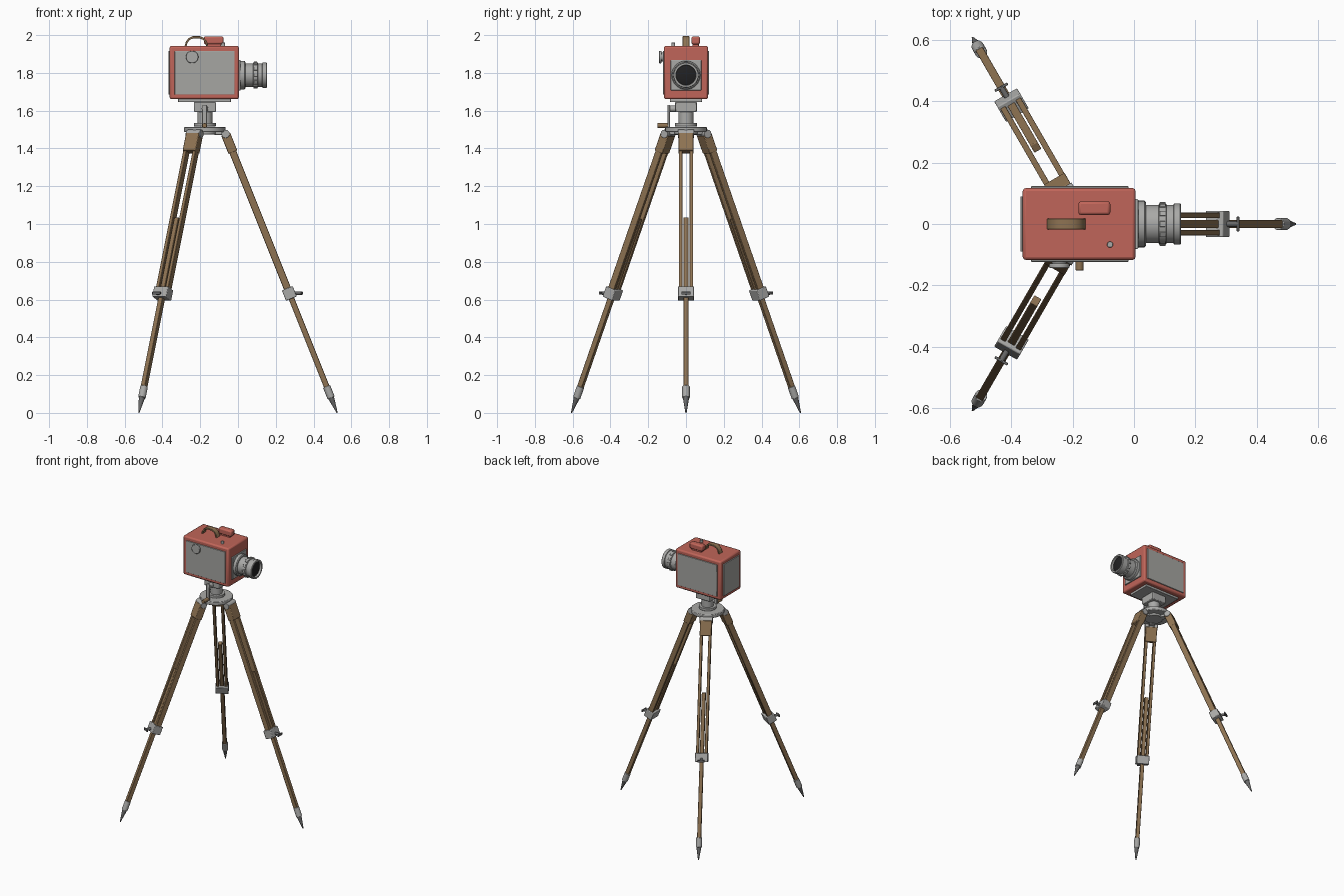
import bpy
from math import pi, radians, sin, cos, atan2
from mathutils import Matrix, Vector

if "Cube" in bpy.data.objects:
    bpy.data.objects.remove(bpy.data.objects["Cube"])

def material(name, r, g, b):
    m = bpy.data.materials.new(name)
    m.use_nodes = True
    m.diffuse_color = (r, g, b, 1)
    m.node_tree.nodes["Principled BSDF"].inputs["Base Color"].default_value = (r, g, b, 1)
    return m

RED = material("red paint", 0.53, 0.13, 0.10)
PANEL = material("grey panel", 0.38, 0.38, 0.36)
METAL = material("light metal", 0.40, 0.40, 0.39)
STEEL = material("dark steel", 0.14, 0.14, 0.14)
WOOD = material("brown wood", 0.27, 0.17, 0.085)
BLACK = material("black glass", 0.015, 0.015, 0.016)

AXIS_X = Matrix.Rotation(pi / 2, 4, "Y")
AXIS_Y = Matrix.Rotation(pi / 2, 4, "X")
IDENT = Matrix.Identity(4)
CX, LENS_Z = -0.175, 1.788

def finish(ob, name, mat, bevel=0, frame=IDENT, segments=2):
    ob.name = ob.data.name = name
    ob.data.materials.append(mat)
    if bevel:
        mod = ob.modifiers.new("bevel", "BEVEL")
        mod.width, mod.segments = bevel, segments
        mod.limit_method, mod.angle_limit = "ANGLE", radians(40)
    bpy.ops.object.shade_smooth_by_angle(angle=radians(35))
    ob.matrix_world = frame @ ob.matrix_world
    return ob

def box(name, lo, hi, mat, bevel=0.003, frame=IDENT):
    lo, hi = Vector(lo), Vector(hi)
    bpy.ops.mesh.primitive_cube_add(size=1)
    ob = bpy.context.object
    ob.data.transform(Matrix.Translation((lo + hi) / 2) @ Matrix.Diagonal((*(hi - lo), 1)))
    return finish(ob, name, mat, bevel, frame)

def cyl(name, centre, r, depth, mat, axis=IDENT, bevel=0.002, frame=IDENT, top=None, sides=32):
    bpy.ops.mesh.primitive_cone_add(vertices=sides, radius1=r, radius2=r if top is None else top,
                                    depth=depth)
    ob = bpy.context.object
    ob.data.transform(Matrix.Translation(centre) @ axis)
    return finish(ob, name, mat, bevel, frame)

def lathe(name, profile, mat, frame, sides=40):
    """Revolve (radius, height) points around local z."""
    n = len(profile)
    verts = [(r * cos(2 * pi * i / sides), r * sin(2 * pi * i / sides), h)
             for i in range(sides) for r, h in profile]
    faces = [(i * n + j, (i + 1) % sides * n + j, (i + 1) % sides * n + j + 1, i * n + j + 1)
             for i in range(sides) for j in range(n - 1)]
    me = bpy.data.meshes.new(name)
    me.from_pydata(verts, [], faces)
    ob = bpy.data.objects.new(name, me)
    bpy.context.collection.objects.link(ob)
    bpy.ops.object.select_all(action="DESELECT")
    ob.select_set(True)
    bpy.context.view_layer.objects.active = ob
    return finish(ob, name, mat, 0, frame)

# Camera body with side and rear panels
box("camera_body", (-0.362, -0.117, 1.661), (0.005, 0.117, 1.943), RED, 0.01)
for side, label in ((-1, "right"), (1, "left")):
    y = sorted((side * 0.115, side * 0.123))
    box(label + "_panel", (-0.335, y[0], 1.685), (-0.018, y[1], 1.916), PANEL, 0.002)
box("rear_panel", (-0.369, -0.09, 1.685), (-0.36, 0.09, 1.916), PANEL, 0.002)

# Round winding knob on the right side
cyl("knob_stem", (-0.243, -0.126, 1.884), 0.024, 0.016, METAL, AXIS_Y)
cyl("knob", (-0.243, -0.136, 1.884), 0.033, 0.014, METAL, AXIS_Y, 0.003)

# Viewfinder, shutter button and carrying handle on top
box("viewfinder_base", (-0.17, 0.034, 1.938), (-0.09, 0.068, 1.955), RED, 0.002)
box("viewfinder", (-0.181, 0.029, 1.951), (-0.077, 0.074, 1.993), RED, 0.009)
cyl("shutter_button", (-0.078, -0.067, 1.949), 0.01, 0.022, METAL, sides=16)

path = [(-0.284, 1.938), (-0.276, 1.965), (-0.262, 1.984), (-0.24, 1.994),
        (-0.2, 1.994), (-0.178, 1.984), (-0.164, 1.965), (-0.156, 1.938)]
mid = Vector((-0.22, 1.938))
inner = [mid + Vector(((x - mid.x) * 0.84, (z - mid.y) * 0.8)) for x, z in path]
ring = list(path) + [tuple(p) for p in reversed(inner)]
n, half = len(ring), len(path)
verts = [(x, y, z) for y in (-0.018, 0.018) for x, z in ring]
faces = [(i, (i + 1) % n, (i + 1) % n + n, i + n) for i in range(n)]
for i in range(half - 1):
    quad = (i, n - 1 - i, n - 2 - i, i + 1)
    faces += [quad, tuple(k + n for k in reversed(quad))]
me = bpy.data.meshes.new("handle")
me.from_pydata(verts, [], faces)
handle = bpy.data.objects.new("handle", me)
bpy.context.collection.objects.link(handle)
bpy.context.view_layer.objects.active = handle
bpy.ops.object.select_all(action="DESELECT")
handle.select_set(True)
finish(handle, "carrying_handle", WOOD, 0.002)

# Lens: mount plate, stepped barrel, grip ring and glass
box("lens_mount", (0.003, -0.081, LENS_Z - 0.081), (0.014, 0.081, LENS_Z + 0.081), METAL, 0.003)
lens_frame = Matrix.Translation((0, 0, LENS_Z)) @ AXIS_X
lathe("lens_barrel", [(0.076, 0.012), (0.076, 0.034), (0.07, 0.039), (0.062, 0.039), (0.062, 0.08),
                      (0.067, 0.082), (0.067, 0.104), (0.062, 0.106), (0.062, 0.128), (0.067, 0.13),
                      (0.067, 0.15), (0.064, 0.153), (0.054, 0.153), (0.052, 0.135)], METAL, lens_frame)
for i in range(12):
    turn = lens_frame @ Matrix.Rotation(2 * pi * i / 12, 4, "Z")
    box("grip_rib", (0.06, -0.009, 0.083), (0.071, 0.009, 0.103), METAL, 0.0015, turn)
lathe("lens_glass", [(0.053, 0.138), (0.04, 0.142), (0.02, 0.145), (0.0, 0.146)], BLACK, lens_frame)

# Tripod head
box("camera_plate", (-0.317, -0.085, 1.645), (-0.037, 0.085, 1.663), METAL)
box("tilt_head", (-0.233, -0.057, 1.593), (-0.117, 0.057, 1.647), METAL, 0.005)
cyl("centre_column", (CX, 0, 1.56), 0.04, 0.09, METAL)
cyl("column_collar", (CX, 0, 1.526), 0.058, 0.018, METAL)
cyl("tripod_crown", (CX, 0, 1.501), 0.11, 0.026, METAL, bevel=0.004, sides=48)
cyl("crown_hub", (CX, 0, 1.484), 0.06, 0.02, METAL)

# Pan arm with wooden grip
cyl("pan_pivot", (CX, -0.068, 1.61), 0.017, 0.035, METAL, AXIS_Y)
box("pan_arm", (-0.19, -0.098, 1.51), (-0.164, -0.084, 1.63), METAL, 0.004)
cyl("pan_grip", (-0.177, -0.122, 1.521), 0.013, 0.06, WOOD, AXIS_Y, 0.003, sides=20)

# Three legs; each frame has its origin at the foot and z running up the leg
FOOT_R, SLOPE = 0.7, 0.40
tilt = atan2(SLOPE, 1)
for k, label in enumerate(("front", "left", "right")):
    upright = Matrix.Translation((CX, 0, 0)) @ Matrix.Rotation(2 * pi * k / 3, 4, "Z")
    leg = upright @ Matrix.Translation((FOOT_R, 0, 0)) @ Matrix.Rotation(-tilt, 4, "Y")

    def up(z):
        return z / cos(tilt)

    def bar(part, w, t, z0, z1, mat, y=0, bevel=0.003):
        box(label + part, (-t, y - w, up(z0)), (t, y + w, up(z1)), mat, bevel, leg)

    cyl(label + "_spike", (0, 0, up(0.045)), 0.003, up(0.09), STEEL, bevel=0, frame=leg,
        top=0.018, sides=20)
    cyl(label + "_ferrule", (0, 0, up(0.11)), 0.02, up(0.06), METAL, frame=leg, sides=20)
    bar("_lower_leg", 0.013, 0.015, 0.12, 1.03, WOOD)
    for y in (-0.0285, 0.0285):
        bar("_leg_rail", 0.0095, 0.019, 0.62, 1.42, WOOD, y)
    bar("_leg_block", 0.039, 0.025, 1.38, 1.475, WOOD, 0, 0.004)
    bar("_leg_collar", 0.043, 0.031, 0.605, 0.66, METAL, 0, 0.004)

    # Hinge under the crown
    r_top = FOOT_R - SLOPE * 1.477
    cyl(label + "_hinge", (r_top, 0, 1.477), 0.022, 0.086, METAL, AXIS_Y, frame=upright, sides=24)
    box(label + "_hinge_lug", (0.05, -0.02, 1.472), (r_top, 0.02, 1.492), METAL, 0.002, upright)

    # Clamp screw with wing
    r = FOOT_R - SLOPE * 0.632
    cyl(label + "_clamp_screw", (r + 0.047, 0, 0.634), 0.009, 0.04, STEEL, AXIS_X,
        0.001, upright, sides=16)
    box(label + "_clamp_wing", (r + 0.062, -0.024, 0.626), (r + 0.071, 0.024, 0.642), STEEL,
        0.002, upright)
